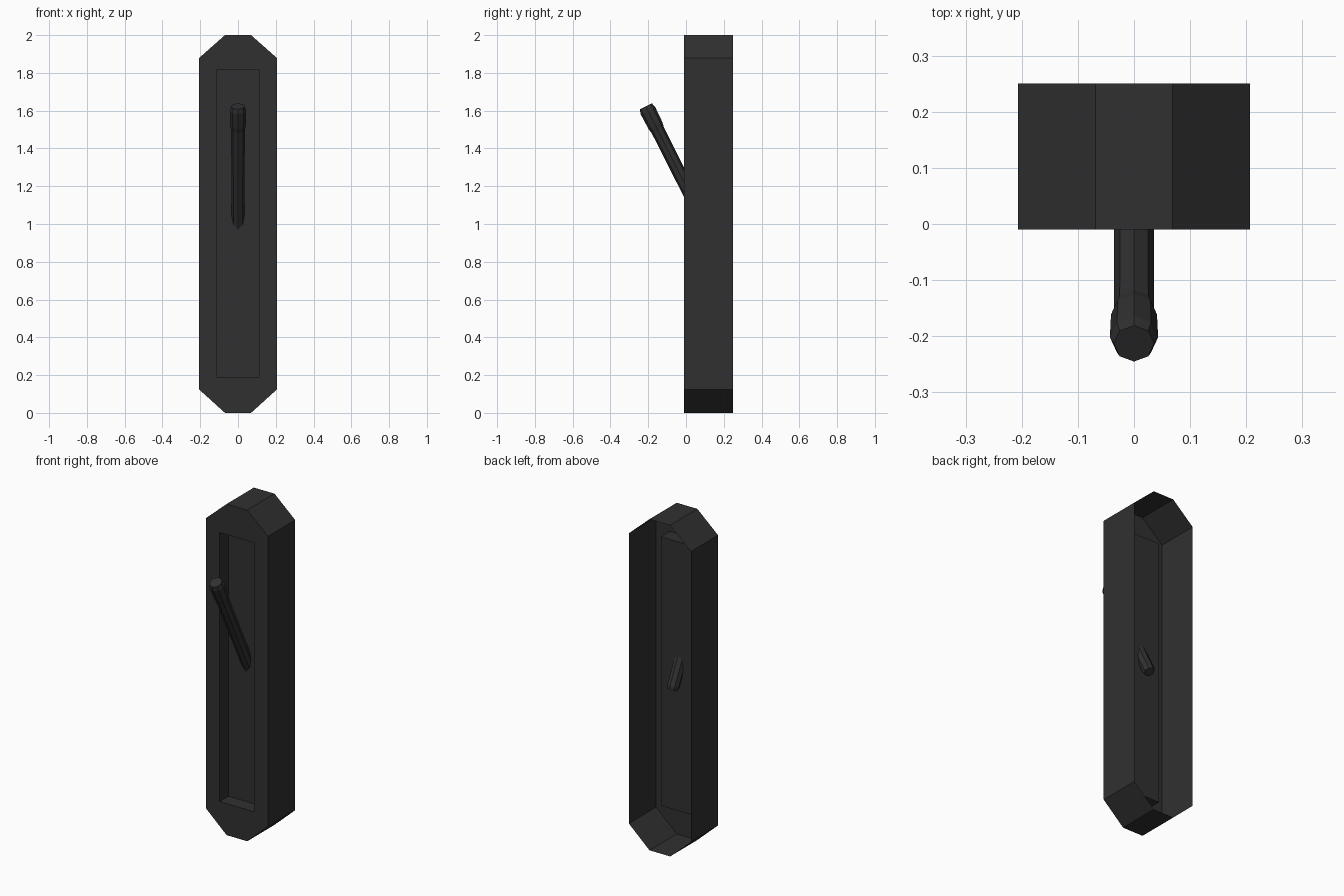
import bpy, bmesh, math
from mathutils import Vector, Matrix

if "Cube" in bpy.data.objects:
    bpy.data.objects.remove(bpy.data.objects["Cube"])

mat = bpy.data.materials.new("charcoal")
mat.diffuse_color = (0.03, 0.03, 0.03, 1)
mat.use_nodes = True
mat.node_tree.nodes["Principled BSDF"].inputs["Base Color"].default_value = mat.diffuse_color


def finish(name, bm):
    me = bpy.data.meshes.new(name)
    bm.to_mesh(me)
    bm.free()
    me.materials.append(mat)
    ob = bpy.data.objects.new(name, me)
    bpy.context.collection.objects.link(ob)
    return ob


def bridge(bm, a, b):
    n = len(a)
    for i in range(n):
        j = (i + 1) % n
        bm.faces.new((a[i], a[j], b[j], b[i]))


# Housing: thin open-backed shell with a pocket sunk into the front
FRONT, BACK, POCKET = -0.01, 0.25, 0.075
W, C = 0.207, 0.069
PW, PZ0, PZ1 = 0.115, 0.19, 1.815
outline = [(-C, 0), (C, 0), (W, 0.125), (W, 1.878),
           (C, 2), (-C, 2), (-W, 1.878), (-W, 0.125)]
pocket = [(-PW, PZ0), (PW, PZ0), (PW, PZ1), (-PW, PZ1)]

bm = bmesh.new()
ring = lambda pts, y: [bm.verts.new((x, y, z)) for x, z in pts]
back, front = ring(outline, BACK), ring(outline, FRONT)
rim, floor = ring(pocket, FRONT), ring(pocket, POCKET)
bridge(bm, back, front)            # outer walls
for k in range(4):                 # front plate around the pocket
    a, b = 2 * k, 2 * k + 1
    bm.faces.new((front[a], front[b], rim[(k + 1) % 4], rim[k]))
    bm.faces.new((front[b], front[(b + 1) % 8], rim[(k + 1) % 4]))
bridge(bm, rim, floor)             # pocket walls
bm.faces.new(floor)                # pocket back
bm.normal_update()
bmesh.ops.recalc_face_normals(bm, faces=bm.faces)
if floor[0].link_faces[0] and sum(f.normal.y for f in bm.faces) > 0:
    bmesh.ops.reverse_faces(bm, faces=bm.faces)
finish("housing", bm)

# Lever: eight-sided shaft and grip along one tilted axis
tip, end = Vector((0, -0.213, 1.623)), Vector((0, 0.13, 0.942))
axis = (tip - end).normalized()
side = Vector((1, 0, 0))
up = axis.cross(side)
length = (tip - end).length


def lever_part(name, profile):
    bm = bmesh.new()
    rings = []
    for d, r in profile:
        rings.append([bm.verts.new(end + axis * d + side * (r * math.cos(t)) + up * (r * math.sin(t)))
                      for t in (math.tau * i / 8 for i in range(8))])
    for a, b in zip(rings, rings[1:]):
        bridge(bm, a, b)
    bm.faces.new(rings[0][::-1])
    bm.faces.new(rings[-1])
    bmesh.ops.recalc_face_normals(bm, faces=bm.faces)
    finish(name, bm)


lever_part("lever_shaft", [(0, 0.029), (0.02, 0.035), (length - 0.12, 0.036)])
lever_part("lever_grip", [(length - 0.14, 0.036), (length - 0.115, 0.041),
                          (length - 0.025, 0.043), (length, 0.036)])
